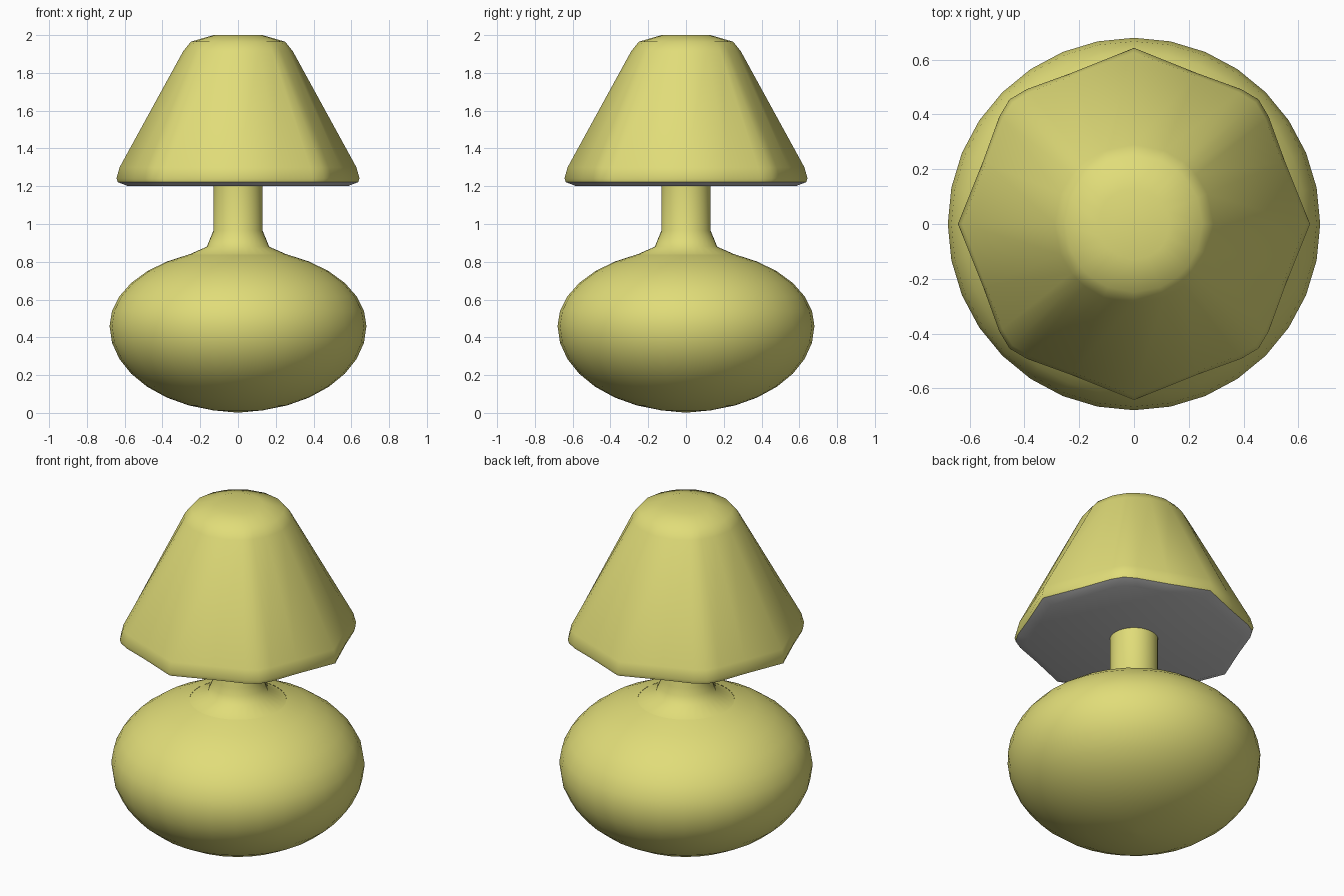
import bpy, bmesh, math
from math import sin, cos, radians

if "Cube" in bpy.data.objects:
    bpy.data.objects.remove(bpy.data.objects["Cube"])


def material(name, rgb):
    m = bpy.data.materials.new(name)
    m.diffuse_color = (*rgb, 1)
    m.use_nodes = True
    m.node_tree.nodes["Principled BSDF"].inputs["Base Color"].default_value = m.diffuse_color
    return m


yellow = material("yellow", (0.75, 0.72, 0.19))
grey = material("grey", (0.8, 0.8, 0.8))


def loft(name, rings, cap_start=False, cap_end=False, grey_below=None):
    """Skin a stack of closed rings (bottom to top) of (x, y, z) points."""
    bm = bmesh.new()
    rows = [[bm.verts.new(p) for p in ring] for ring in rings]
    n = len(rows[0])
    for a, b in zip(rows, rows[1:]):
        for i in range(n):
            j = (i + 1) % n
            bm.faces.new((a[i], a[j], b[j], b[i]))
    if cap_start:
        bm.faces.new(rows[0][::-1])
    if cap_end:
        bm.faces.new(rows[-1])
    if grey_below is not None:
        for f in bm.faces:
            if f.calc_center_median().z < grey_below:
                f.material_index = 1
    me = bpy.data.meshes.new(name)
    bm.to_mesh(me)
    bm.free()
    me.materials.append(yellow)
    me.materials.append(grey)
    ob = bpy.data.objects.new(name, me)
    bpy.context.collection.objects.link(ob)
    bpy.ops.object.select_all(action='DESELECT')
    ob.select_set(True)
    bpy.context.view_layer.objects.active = ob
    bpy.ops.object.shade_smooth_by_angle(angle=radians(45))
    return ob


def circle(r, z, n=32):
    return [(r * cos(math.tau * i / n), r * sin(math.tau * i / n), z) for i in range(n)]


# Squashed round base, open under the stem foot
base = [circle(0.02, 0.003)]
for k in range(1, 15):
    t = radians(-90 + 11.25 * k)
    half_height = 0.455 if t < 0 else 0.41
    base.append(circle(0.68 * cos(t), 0.46 + half_height * sin(t)))
loft("base", base, cap_start=True)

# Stem with a flared foot
stem = [(0.26, 0.838), (0.165, 0.88), (0.147, 0.925), (0.13, 0.965), (0.13, 1.205)]
loft("stem", [circle(r, z) for r, z in stem])

# Shade: round at the top, blending to an eight-cornered rim
ANGLES = (0, 22.5, 38.5, 45, 51.5, 67.5)
RIM = (1, 0.928, 0.978, 1.0, 0.978, 0.928)


def shade_ring(r, z, octagonal):
    pts = []
    for q in range(4):
        for a, f in zip(ANGLES, RIM):
            d = r * (1 + (f - 1) * octagonal)
            t = radians(a + 90 * q)
            pts.append((d * cos(t), d * sin(t), z))
    return pts


shade = [(0.58, 1.2, 1), (0.637, 1.222, 1), (0.643, 1.242, 1), (0.627, 1.30, 0.9),
         (0.29, 1.915, 0), (0.25, 1.965, 0), (0.13, 2.0, 0)]
loft("shade", [shade_ring(*s) for s in shade], cap_start=True, cap_end=True, grey_below=1.215)
